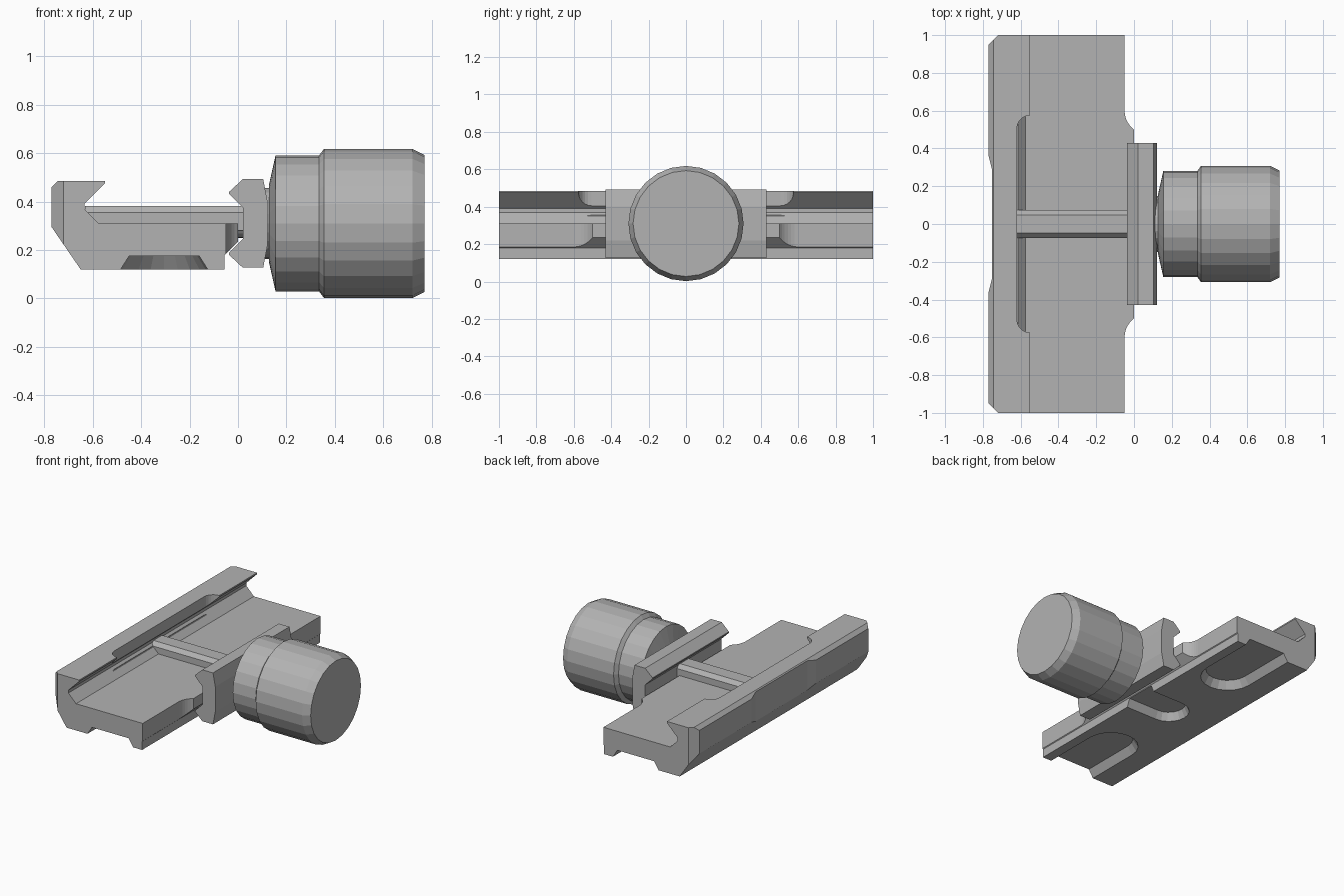
import bpy, bmesh
from math import sin, cos, pi, radians
from mathutils import Matrix, Vector

cube = bpy.data.objects.get("Cube")
if cube:
    bpy.data.objects.remove(cube, do_unlink=True)

grey = bpy.data.materials.new("Metal grey")
grey.use_nodes = True
COLOUR = (0.45, 0.45, 0.45, 1)
grey.diffuse_color = COLOUR
grey.node_tree.nodes["Principled BSDF"].inputs["Base Color"].default_value = COLOUR

AXIS_Z = 0.31


def loft(name, loops, closed=True):
    """Solid skinned through matching rings of points, capped at both ends."""
    bm = bmesh.new()
    rings = [[bm.verts.new(p) for p in loop] for loop in loops]
    n = len(rings[0])
    for a, b in zip(rings, rings[1:]):
        for i in range(n):
            j = (i + 1) % n
            bm.faces.new((a[i], a[j], b[j], b[i]))
    bm.faces.new(rings[0][::-1])
    bm.faces.new(rings[-1])
    bmesh.ops.recalc_face_normals(bm, faces=bm.faces)
    mesh = bpy.data.meshes.new(name)
    bm.to_mesh(mesh)
    bm.free()
    mesh.materials.append(grey)
    obj = bpy.data.objects.new(name, mesh)
    bpy.context.collection.objects.link(obj)
    return obj


def extrude_y(name, profile, half):
    return loft(name, [[(x, y, z) for x, z in profile] for y in (-half, half)])


def extrude_z(name, plan, low, high):
    return loft(name, [[(x, y, z) for x, y in plan] for z in (low, high)])


def arc(cx, cy, r, start, end, steps):
    angles = [radians(start + (end - start) * i / steps) for i in range(steps + 1)]
    return [(cx + r * cos(a), cy + r * sin(a)) for a in angles]


def mirrored(plan):
    return [(x, -y) for x, y in plan]


def lathe_x(name, profile, sides=24):
    """Solid turned about the screw axis from (x, radius) pairs."""
    turn = [2 * pi * i / sides for i in range(sides)]
    return loft(name, [[(x, r * cos(a), AXIS_Z + r * sin(a)) for a in turn]
                       for x, r in profile])


def round_slot(name, tip, angle, r, taper, length):
    """Tapered round-ended slot cutter; it runs from tip back along angle."""
    rot = Matrix.Rotation(radians(angle), 2)
    loops = []
    for z, rad in ((0.10, r + taper * 0.36), (0.175, r - taper)):
        plan = arc(0, 0, rad, -90, 90, 10) + [(-length, rad), (-length, -rad)]
        pts = [rot @ Vector(p) + Vector(tip) for p in plan]
        loops.append([(p.x, p.y, z) for p in pts])
    return loft(name, loops)


# Base rail: hooked cross-section along y
body = extrude_y("clamp_base", [
    (-0.77, 0.46), (-0.745, 0.485), (-0.55, 0.485), (-0.55, 0.475),
    (-0.635, 0.39), (-0.635, 0.37), (-0.575, 0.31), (0, 0.31), (0, 0.235),
    (-0.055, 0.18), (-0.055, 0.12), (-0.65, 0.12), (-0.77, 0.295)], 1)

# Plan shapes removed from the base
side_relief = arc(0.075, 0.6, 0.125, 233.13, 180, 6) + [
    (-0.05, 1.1), (0.1, 1.1), (0.1, 0.5)]
end_chamfer = [(-0.78, 0.94), (-0.71, 1.01), (-0.71, 1.1), (-0.9, 1.1), (-0.9, 0.94)]
back_relief = [(-0.9, -0.37), (-0.772, -0.37), (-0.752, -0.29),
               (-0.752, 0.29), (-0.772, 0.37), (-0.9, 0.37)]
hook_pocket = (arc(-0.55, 0.505, 0.07, 90, 180, 6)
               + arc(-0.55, -0.505, 0.07, 180, 270, 6)
               + [(-0.5, -0.575), (-0.5, 0.575)])

cutters = [extrude_z("back_relief_cutter", back_relief, 0, 0.6),
           extrude_z("hook_pocket_cutter", hook_pocket, 0.35, 0.6)]
for plan in (side_relief, end_chamfer):
    cutters += [extrude_z("side_cutter", p, 0, 0.6) for p in (plan, mirrored(plan))]

# Underside slots: one from each end, one from the screw side
cutters += [round_slot("front_slot_cutter", (-0.305, -0.6), 90, 0.18, 0.035, 0.6),
            round_slot("back_slot_cutter", (-0.305, 0.6), -90, 0.18, 0.035, 0.6),
            round_slot("cross_slot_cutter", (-0.3, 0), 180, 0.135, 0.025, 0.5)]

for cutter in cutters:
    cutter.hide_render = True
    mod = body.modifiers.new("Cut", 'BOOLEAN')
    mod.operation = 'DIFFERENCE'
    mod.solver = 'EXACT'
    mod.object = cutter
bpy.context.view_layer.update()
shaped = bpy.data.meshes.new_from_object(
    body.evaluated_get(bpy.context.evaluated_depsgraph_get()))
body.modifiers.clear()
body.data = shaped
for cutter in cutters:
    bpy.data.objects.remove(cutter, do_unlink=True)

# Chamfered recoil bar across the base
bar = [(-0.073, 0.28), (-0.073, 0.355), (-0.048, 0.382),
       (0.048, 0.382), (0.073, 0.355), (0.073, 0.28)]
loft("cross_bar", [[(x, y, z) for y, z in bar] for x in (-0.632, 0.03)])

# Moving jaw, symmetric about the screw axis
upper = [(0.02, 0.065), (-0.037, 0.122), (-0.037, 0.13), (0.02, 0.183),
         (0.104, 0.183), (0.122, 0.09)]
jaw = [(x, AXIS_Z + h) for x, h in upper]
jaw += [(x, AXIS_Z - h) for x, h in reversed(upper)]
extrude_y("moving_jaw", jaw, 0.43)

# Screw, washer and knob
lathe_x("screw_shaft", [(-0.1, 0.06), (0.14, 0.06)])
lathe_x("washer", [(0.1, 0.147), (0.135, 0.147)])
lathe_x("clamp_knob", [(0.128, 0.16), (0.155, 0.281), (0.335, 0.281),
                       (0.355, 0.308), (0.72, 0.308), (0.77, 0.283)])
